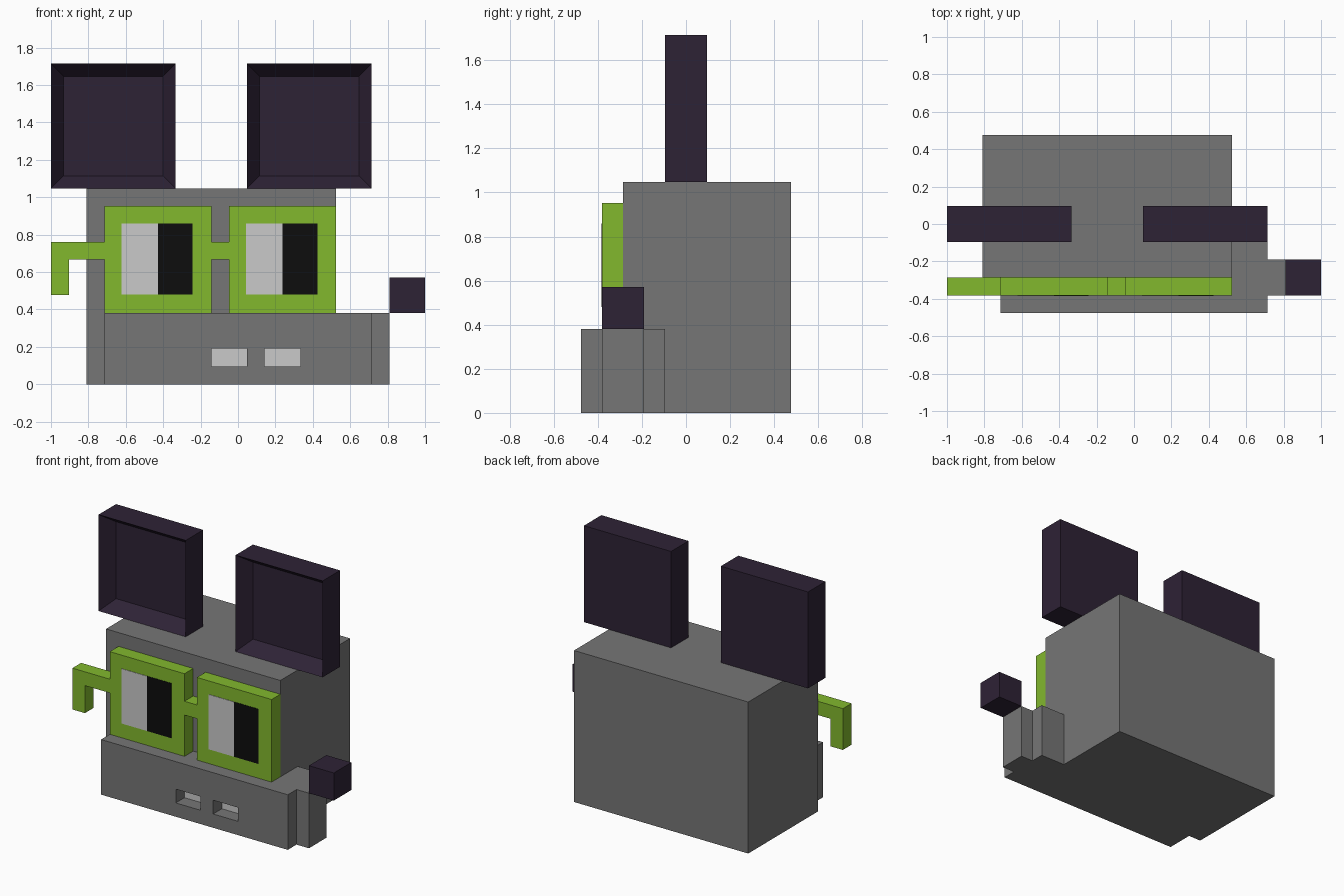
import bpy, bmesh
from mathutils import Vector

if "Cube" in bpy.data.objects:
    bpy.data.objects.remove(bpy.data.objects["Cube"])

U = 2 / 21  # one block; x and y are centred, z starts at the ground


def material(name, r, g, b):
    m = bpy.data.materials.new(name)
    m.diffuse_color = (r, g, b, 1)
    m.use_nodes = True
    m.node_tree.nodes["Principled BSDF"].inputs["Base Color"].default_value = m.diffuse_color
    return m


GREY = material("grey", 0.18, 0.18, 0.18)
DARK = material("dark_purple", 0.027, 0.016, 0.036)
GREEN = material("lime_green", 0.223, 0.479, 0.027)
LIGHT = material("light_grey", 0.59, 0.59, 0.59)
BLACK = material("black", 0.004, 0.004, 0.004)


def finish(name, bm, *mats):
    bmesh.ops.recalc_face_normals(bm, faces=bm.faces[:])
    me = bpy.data.meshes.new(name)
    bm.to_mesh(me)
    bm.free()
    for m in mats:
        me.materials.append(m)
    ob = bpy.data.objects.new(name, me)
    bpy.context.collection.objects.link(ob)
    return ob


def box_mesh(x, y, z):
    """Box between (low, high) pairs given in blocks."""
    bm = bmesh.new()
    bmesh.ops.create_cube(bm, size=1)
    for v in bm.verts:
        v.co = Vector([U * (lo + (c + 0.5) * (hi - lo))
                       for c, (lo, hi) in zip(v.co, (x, y, z))])
    return bm


def box(name, x, y, z, mat):
    return finish(name, box_mesh(x, y, z), mat)


def extrude(name, points, direction, *mats):
    """Closed outline in blocks, extruded along a direction."""
    bm = bmesh.new()
    face = bm.faces.new([bm.verts.new(Vector(p) * U) for p in points])
    ext = bmesh.ops.extrude_face_region(bm, geom=[face], use_keep_orig=True)
    moved = [g for g in ext["geom"] if isinstance(g, bmesh.types.BMVert)]
    bmesh.ops.translate(bm, verts=moved, vec=Vector(direction) * U)
    return finish(name, bm, *mats)


# Head block
box("head", (-8.5, 5.5), (-3, 5), (0, 11), GREY)

# Snout with stepped cheek, from its footprint
footprint = [(-7.5, -5), (7.5, -5), (7.5, -4), (8.5, -4), (8.5, -2),
             (7.5, -2), (7.5, -1), (5.5, -1), (5.5, -3), (-7.5, -3)]
snout = extrude("snout", [(x, y, 0) for x, y in footprint], (0, 0, 4), GREY, LIGHT)

# Two recessed slots in the snout, light at the back
for x in (-1.5, 1.5):
    cutter = box("slot_cutter", (x, x + 2), (-5.5, -4), (1, 2), GREY)
    cutter.hide_render = True
    mod = snout.modifiers.new("slot", "BOOLEAN")
    mod.operation = "DIFFERENCE"
    mod.solver = "EXACT"
    mod.object = cutter
    bpy.context.view_layer.objects.active = snout
    bpy.ops.object.modifier_apply(modifier=mod.name)
    bpy.data.objects.remove(cutter)
for f in snout.data.polygons:
    c = f.center / U
    slot_back = f.normal.y < -0.9 and abs(c.y + 4) < 0.1 and c.x < 5
    f.material_index = 1 if slot_back else 0

# Tip cube on the side step
box("side_tip", (8.5, 10.5), (-4, -2), (4, 6), DARK)

# Ears with a recessed square on the front
for side, x in (("left", -10.5), ("right", 0.5)):
    bm = box_mesh((x, x + 7), (-1, 1), (11, 18))
    bm.normal_update()
    front = [f for f in bm.faces if f.normal.y < -0.9]
    bmesh.ops.inset_individual(bm, faces=front, thickness=U)
    bmesh.ops.translate(bm, verts=front[0].verts[:], vec=(0, U, 0))
    finish("ear_" + side, bm, DARK)

# Glasses: hooked arm, two square frames and bridge in one outline
outline = [(-10.5, 8), (-7.5, 8), (-7.5, 10), (-1.5, 10), (-1.5, 8), (-0.5, 8),
           (-0.5, 10), (5.5, 10), (5.5, 4), (-0.5, 4), (-0.5, 7), (-1.5, 7),
           (-1.5, 4), (-7.5, 4), (-7.5, 7), (-9.5, 7), (-9.5, 5), (-10.5, 5)]
extrude("glasses", [(x, -4, z) for x, z in outline], (0, 1, 0), GREEN)

# Eyes: thin plates on the frames
for side, x in (("left", -6.55), ("right", 0.45)):
    box("eye_white_" + side, (x, x + 2.05), (-4.03, -4), (5.05, 9.03), LIGHT)
    box("pupil_" + side, (x + 2.05, x + 4), (-4.03, -4), (5.05, 9.03), BLACK)
